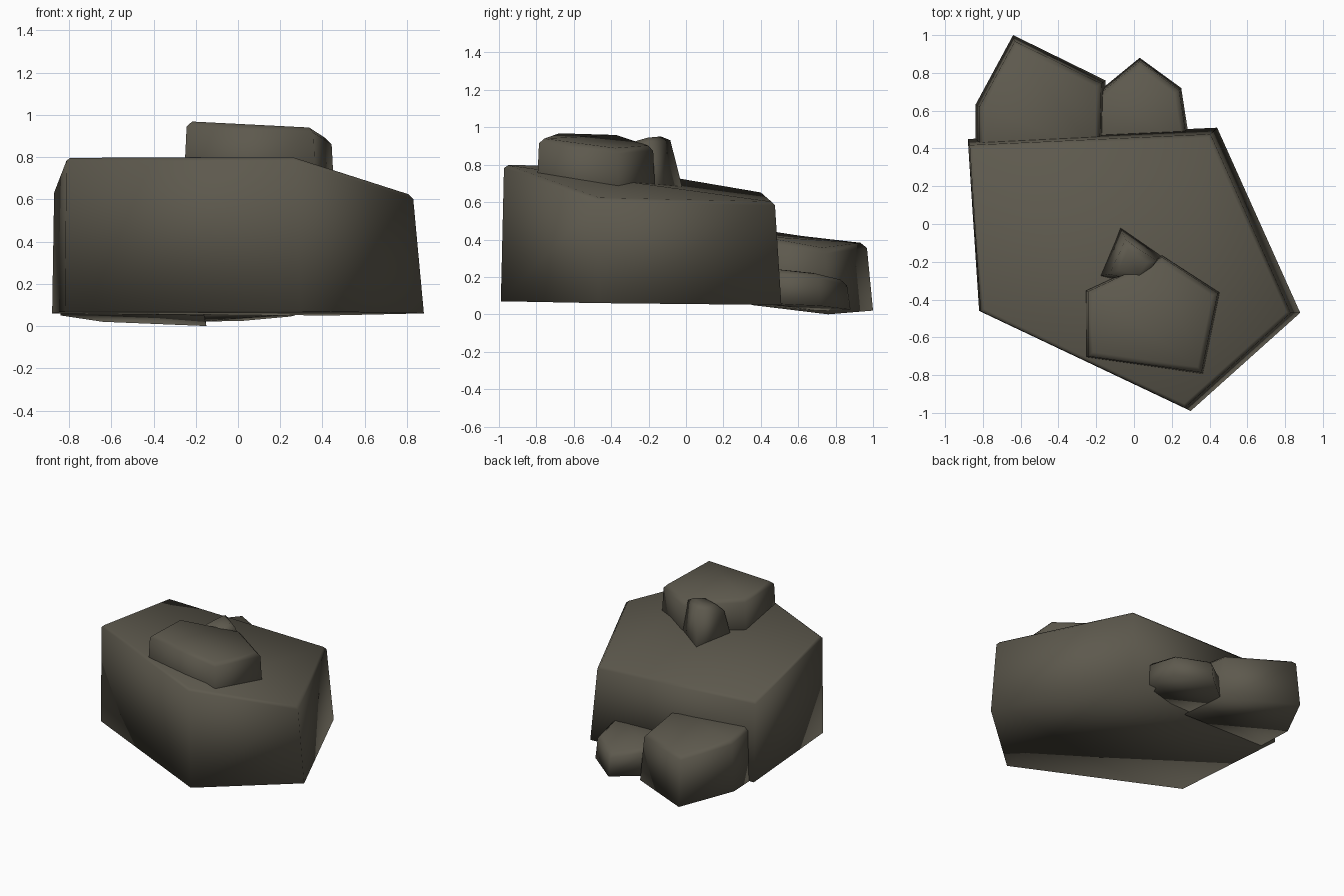
import bpy
import bmesh
from mathutils import Vector

cube = bpy.data.objects.get("Cube")
if cube:
    bpy.data.objects.remove(cube, do_unlink=True)

stone = bpy.data.materials.new("grey_brown_stone")
stone.use_nodes = True
colour = (0.11, 0.1, 0.075, 1)
stone.diffuse_color = colour
stone.node_tree.nodes["Principled BSDF"].inputs["Base Color"].default_value = colour


def rock(name, corners, pivot, taper, bevel):
    """Angular rock: each corner is (x, y, bottom height, top height).
    The crown shrinks toward the pivot and fans out from corner one."""
    bm = bmesh.new()
    centre = Vector(pivot)
    base, crown = [], []
    for x, y, low, high in corners:
        base.append(bm.verts.new((x, y, low)))
        inner = centre.lerp(Vector((x, y)), taper)
        crown.append(bm.verts.new((inner.x, inner.y, high)))
    count = len(corners)
    for i in range(count):
        j = (i + 1) % count
        bm.faces.new((base[i], base[j], crown[j], crown[i]))
    for i in range(1, count - 1):
        a, b, c = 1, (1 + i) % count, (2 + i) % count
        bm.faces.new((crown[a], crown[b], crown[c]))
        bm.faces.new((base[c], base[b], base[a]))
    bmesh.ops.recalc_face_normals(bm, faces=bm.faces)

    # Chip the rim of the crown
    rim = [bm.edges.get((crown[i], crown[(i + 1) % count])) for i in range(count)]
    bmesh.ops.bevel(bm, geom=rim, offset=bevel, segments=1,
                    affect="EDGES", clamp_overlap=True)

    mesh = bpy.data.meshes.new(name)
    bm.to_mesh(mesh)
    bm.free()
    mesh.materials.append(stone)
    mesh.shade_smooth()
    obj = bpy.data.objects.new(name, mesh)
    bpy.context.collection.objects.link(obj)
    return obj


# Large boulder with a crown sloping to the back and left
rock("main_boulder", [
    (-0.82, -0.46, 0.07, 0.8),
    (0.3, -0.99, 0.07, 0.8),
    (0.88, -0.47, 0.06, 0.62),
    (0.44, 0.51, 0.05, 0.6),
    (-0.88, 0.45, 0.06, 0.65),
], (-0.6, -0.5), 0.965, 0.018)

# Flat rock lying on top
rock("upper_rock", [
    (-0.26, -0.71, 0.6, 0.97),
    (0.37, -0.8, 0.6, 0.94),
    (0.46, -0.36, 0.55, 0.885),
    (0.15, -0.16, 0.55, 0.9),
    (-0.26, -0.35, 0.6, 0.96),
], (0.1, -0.5), 0.95, 0.025)

# Small stone leaning behind the flat rock
rock("upper_small_stone", [
    (-0.21, -0.28, 0.6, 0.91),
    (0.05, -0.34, 0.6, 0.92),
    (0.17, -0.17, 0.6, 0.95),
    (-0.08, 0.0, 0.6, 0.96),
], (0.02, -0.24), 0.62, 0.03)

# Two lower rocks at the back
rock("back_right_rock", [
    (-0.84, 0.35, 0.06, 0.46),
    (-0.16, 0.35, 0.05, 0.42),
    (-0.15, 0.76, 0.0, 0.35),
    (-0.64, 1.0, 0.02, 0.38),
    (-0.84, 0.63, 0.05, 0.42),
], (-0.5, 0.5), 0.93, 0.025)

rock("back_left_rock", [
    (-0.22, 0.4, 0.05, 0.25),
    (0.3, 0.4, 0.06, 0.25),
    (0.25, 0.72, 0.045, 0.22),
    (0.03, 0.88, 0.025, 0.18),
    (-0.19, 0.7, 0.02, 0.22),
], (0.03, 0.5), 0.94, 0.025)
